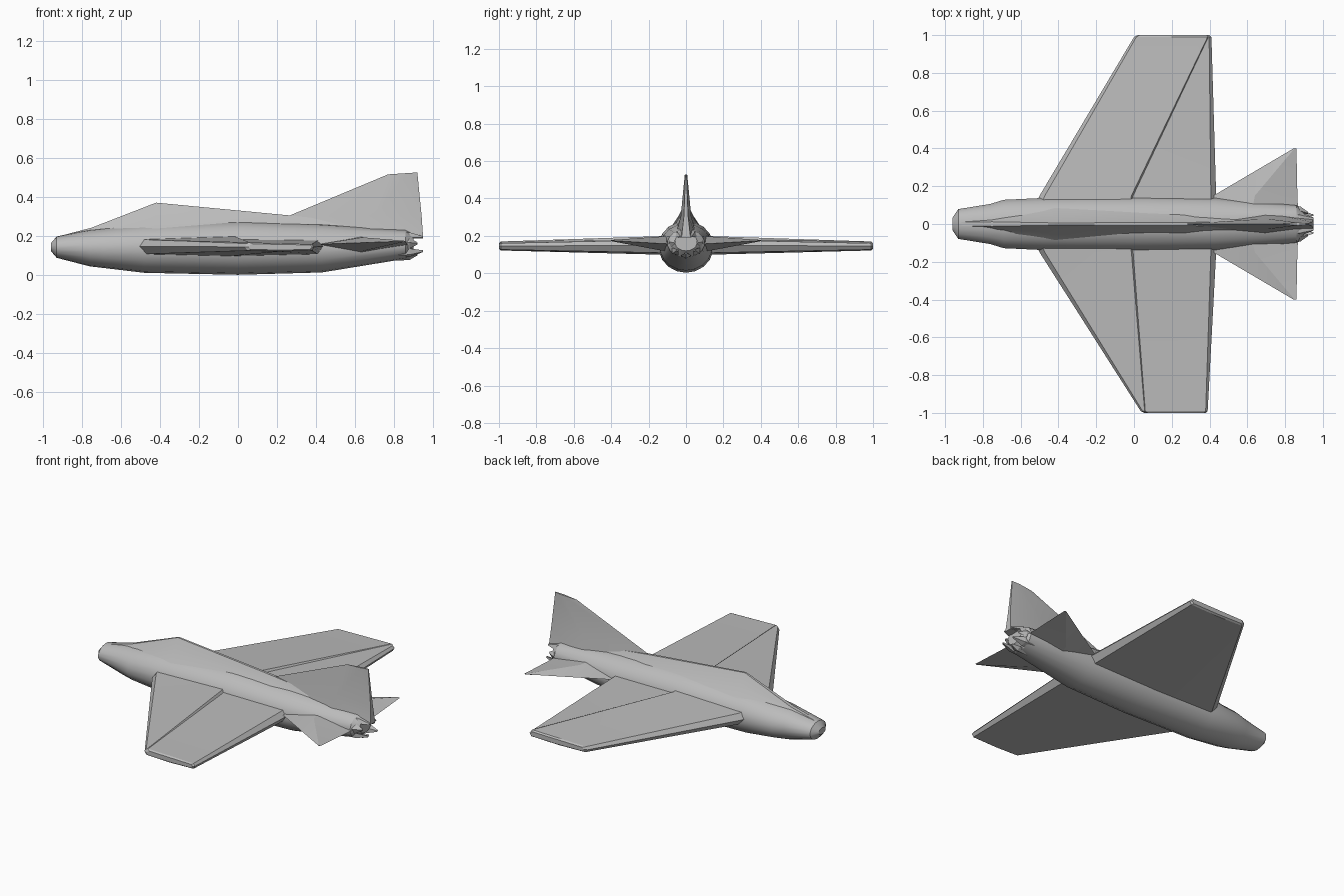
import bpy, bmesh, math

old = bpy.data.objects.get("Cube")
if old:
    bpy.data.objects.remove(old)

grey = bpy.data.materials.new("matte_grey")
grey.use_nodes = True
grey.diffuse_color = (0.5, 0.5, 0.5, 1)
grey.node_tree.nodes["Principled BSDF"].inputs["Base Color"].default_value = (0.5, 0.5, 0.5, 1)


def loft(name, rings, angle=25):
    """Skin a list of equal-length closed rings and cap both ends."""
    bm = bmesh.new()
    vs = [[bm.verts.new(p) for p in ring] for ring in rings]
    n = len(vs[0])
    for a, b in zip(vs, vs[1:]):
        for i in range(n):
            j = (i + 1) % n
            bm.faces.new((a[i], a[j], b[j], b[i]))
    bm.faces.new(vs[0])
    bm.faces.new(vs[-1])
    bmesh.ops.remove_doubles(bm, verts=bm.verts, dist=0.0005)
    bmesh.ops.recalc_face_normals(bm, faces=bm.faces)
    me = bpy.data.meshes.new(name)
    bm.to_mesh(me)
    bm.free()
    me.materials.append(grey)
    ob = bpy.data.objects.new(name, me)
    bpy.context.collection.objects.link(ob)
    bpy.ops.object.select_all(action='DESELECT')
    ob.select_set(True)
    bpy.context.view_layer.objects.active = ob
    bpy.ops.object.shade_smooth_by_angle(angle=math.radians(angle))
    return ob


def oval(x, low, high, half, n=18):
    """Upright oval ring across the body."""
    zc, rz = (low + high) / 2, (high - low) / 2
    return [(x, half * math.sin(2 * math.pi * i / n), zc + rz * math.cos(2 * math.pi * i / n))
            for i in range(n)]


# Fuselage: x, bottom, top, half width
loft("fuselage", [oval(*s) for s in (
    (-0.96, 0.125, 0.165, 0.035), (-0.93, 0.09, 0.2, 0.08), (-0.76, 0.046, 0.235, 0.108),
    (-0.69, 0.038, 0.243, 0.13), (-0.48, 0.013, 0.265, 0.14), (0, 0.003, 0.28, 0.147),
    (0.43, 0.015, 0.265, 0.14), (0.86, 0.085, 0.235, 0.10), (0.9, 0.12, 0.215, 0.06))])


# Canopy and spine: a roof-shaped ridge, x, top, half width of crest, half width of base
def ridge(x, top, crest, base, low):
    mid = (top + low) / 2
    return [(x, -base, low), (x, -(base + crest) / 2.3, mid), (x, -crest, top),
            (x, crest, top), (x, (base + crest) / 2.3, mid), (x, base, low)]


loft("canopy_spine", [ridge(*s) for s in (
    (-0.93, 0.198, 0.01, 0.03, 0.15), (-0.75, 0.245, 0.012, 0.06, 0.2),
    (-0.42, 0.373, 0.006, 0.085, 0.24), (0.26, 0.308, 0.008, 0.075, 0.24),
    (0.9, 0.24, 0.02, 0.04, 0.17))])

# Tail fin, lofted upward from a wide base to a thin tip: z, front, back, half thickness
loft("tail_fin", [[(f, 0, z), (f + (b - f) * 0.65, t, z + r * 0.65), (b, t * 0.4, z + r),
                   (b, -t * 0.4, z + r), (f + (b - f) * 0.65, -t, z + r * 0.65)]
                  for z, f, b, t, r in ((0.19, 0.2, 0.95, 0.06, 0),
                                        (0.305, 0.26, 0.942, 0.028, 0),
                                        (0.518, 0.77, 0.92, 0.007, 0.01))], 15)


# Wings: flat-bottomed section with a step along the upper crease
def section(y, front, back, low, high, crease, step):
    shape = ((0, 0.5), (0.03, 0.85), (crease, 1), (crease + 0.01, 1 - step), (0.97, 0.8),
             (1, 0.5), (0.97, 0.1), (0.5, 0), (0.04, 0.1))
    return [(front + (back - front) * u, y, low + (high - low) * v) for u, v in shape]


for side, sign, front, back, crease in (("left", 1, 0.0, 0.41, 0.95), ("right", -1, 0.035, 0.39, 0.06)):
    loft(side + "_wing", [section(sign * 0.05, -0.54, 0.44, 0.095, 0.205, 0.52, 0.15),
                          section(sign * 0.15, -0.5, 0.435, 0.1, 0.198, 0.52, 0.15),
                          section(sign * 0.99, front, back, 0.122, 0.17, crease, 0.02),
                          section(sign * 1.0, front + 0.02, back - 0.01, 0.13, 0.162, crease, 0.02)])
    # Tailplanes taper to a point
    loft(side + "_tailplane", [
        [(f, sign * y, z), (m, sign * y, z + h), (b, sign * y, z), (m, sign * y, z - h)]
        for y, f, m, b, z, h in ((0.05, 0.36, 0.62, 0.87, 0.155, 0.045),
                                 (0.15, 0.42, 0.64, 0.865, 0.16, 0.035),
                                 (0.4, 0.845, 0.85, 0.86, 0.175, 0.003))], 15)

# Ragged exhaust: pointed petals around the tail
for k in range(7):
    a = math.radians(30 + k * 50)
    cy, cz = math.sin(a), math.cos(a)
    loft(f"exhaust_petal_{k + 1}", [
        [(x, r * cy + w * cz, 0.155 + r * cz * 0.8 - w * cy), (x, (r + d) * cy, 0.155 + (r + d) * cz * 0.8),
         (x, r * cy - w * cz, 0.155 + r * cz * 0.8 + w * cy), (x, (r - d) * cy, 0.155 + (r - d) * cz * 0.8)]
        for x, r, w, d in ((0.8, 0.08, 0.03, 0.02), (0.88, 0.075, 0.028, 0.02),
                           (0.95 - 0.03 * (k % 2), 0.06, 0.006, 0.006))], 10)
